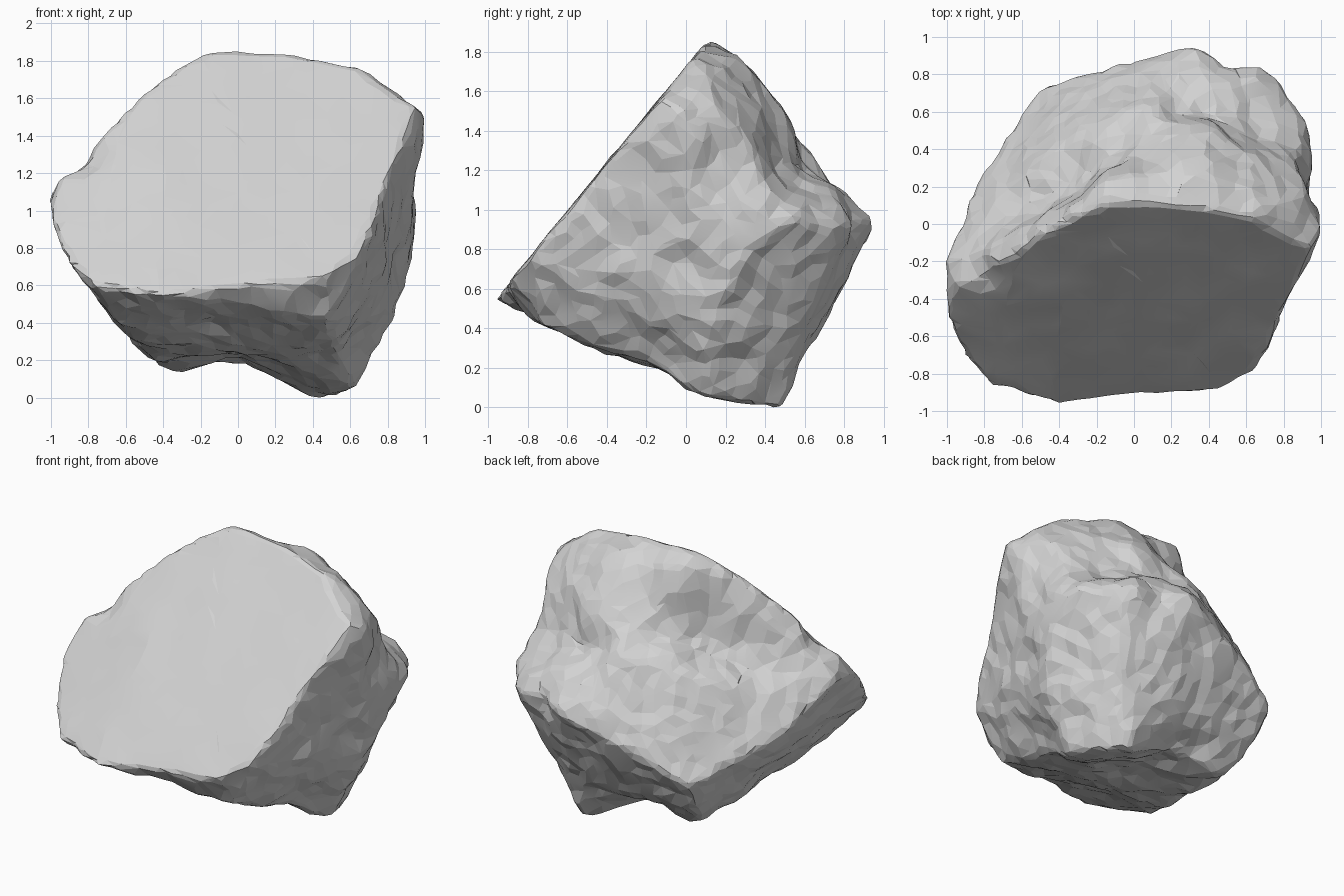
import bpy
import bmesh
from mathutils import Vector, noise

old = bpy.data.objects.get("Cube")
if old:
    bpy.data.objects.remove(old, do_unlink=True)


def make_material(name, colour):
    mat = bpy.data.materials.new(name)
    mat.use_nodes = True
    mat.diffuse_color = colour
    shader = mat.node_tree.nodes["Principled BSDF"]
    shader.inputs["Base Color"].default_value = colour
    shader.inputs["Roughness"].default_value = 0.9
    return mat


def apply_modifier(obj, kind, **settings):
    mod = obj.modifiers.new(kind.title(), kind)
    for key, value in settings.items():
        setattr(mod, key, value)
    bpy.ops.object.modifier_apply(modifier=mod.name)


def cleaved_point(x, z):
    """Point on the flat face, which leans back as it rises and curls back at its left end."""
    return x, -.95 + (z - .56) * .82 + max(0, -x - .55) * .3, z


# Outline (x, z) of the big flat cleaved face
cleaved_outline = [
    (-.15, 1.85), (.3, 1.83), (.6, 1.77), (.95, 1.56), (.64, .76), (.46, .65),
    (-.4, .55), (-.75, .6), (-.9, .72), (-1, 1), (-.95, 1.17), (-.65, 1.48), (-.4, 1.72),
]
corners = [cleaved_point(x, z) for x, z in cleaved_outline]

# Underside corners
corners += [(-.63, -.6, .4), (.47, -.73, .43), (-.42, .42, .17), (-.4, .1, .2),
            (.48, .46, 0), (.62, .13, .06)]
# Right flank
corners += [(.75, .1, .3), (.9, .2, .6), (.95, .38, .88), (1, -.03, 1.5)]
# Crest
corners += [(.1, .14, 1.85), (.4, .3, 1.74), (.3, .46, 1.5),
            (.78, .12, 1.69), (.92, .16, 1.52), (-.15, .22, 1.79)]
# Rear shelf and left flank
corners += [(.75, .78, .92), (.68, .83, .93), (.9, .55, .95), (.33, .95, .93), (0, .88, .8),
            (-.3, .78, .7), (-.52, .71, .54), (-.87, .15, .8), (-1, -.2, 1.08)]

# Hollows: centre, radius, depth
hollows = [
    # alcove under the crest at the back
    ((-.6, .05, 1.25), .2, .1), ((-.35, .25, 1.42), .24, .15), ((-.05, .4, 1.5), .2, .1),
    # fold between crest and rear shelf
    ((.65, .55, 1.25), .24, .12), ((.3, .66, 1.25), .18, .08), ((.97, .2, 1.2), .18, .06),
    # groove along the right flank
    ((.84, 0, .7), .13, .04), ((.6, -.2, .25), .2, .05),
    # arches in the underside
    ((.02, .42, .08), .24, .1), ((0, .1, .16), .3, .07), ((-.1, -.7, .4), .25, .04),
    # notch in the left rim
    ((-.84, -.3, 1.33), .12, .05),
    # dip beside the rear spur
    ((.52, .92, .9), .1, .05),
]

# Rough block
bm = bmesh.new()
for co in corners:
    bm.verts.new(co)
hull = bmesh.ops.convex_hull(bm, input=bm.verts)
loose = {g for g in hull["geom_interior"] + hull["geom_unused"] if isinstance(g, bmesh.types.BMVert)}
bmesh.ops.delete(bm, geom=list(loose), context="VERTS")
bmesh.ops.recalc_face_normals(bm, faces=bm.faces)
mesh = bpy.data.meshes.new("boulder")
bm.to_mesh(mesh)
bm.free()
boulder = bpy.data.objects.new("boulder", mesh)
bpy.context.collection.objects.link(boulder)
bpy.context.view_layer.objects.active = boulder
boulder.select_set(True)

# Even skin with slightly worn edges
apply_modifier(boulder, "REMESH", mode="VOXEL", voxel_size=.025)
apply_modifier(boulder, "SMOOTH", factor=.5, iterations=4)

# Press in the hollows, then roughen, least on the cleaved face
heart = Vector((0, 0, .85))
cleaved_normal = Vector((0, -.77, .63))
moved = []
for vert in mesh.vertices:
    co, normal = vert.co.copy(), vert.normal.copy()
    inward = (heart - co).normalized()
    push = Vector()
    for centre, radius, depth in hollows:
        gap = (co - Vector(centre)).length / radius
        push += inward * depth * 2.718 ** (-abs(gap) ** 3)
    rough = .025 * (1 - .75 * max(0, normal.dot(cleaved_normal)) ** 2)
    bump = noise.noise(co * 4) + .6 * noise.noise(co * 10)
    moved.append(co + push + normal * (bump * rough + .006))
for vert, co in zip(mesh.vertices, moved):
    vert.co = co

# Broad chipped facets
apply_modifier(boulder, "DECIMATE", ratio=.07)

# Stand on the ground
ground = min(v.co.z for v in mesh.vertices)
for vert in mesh.vertices:
    vert.co.z -= ground

mesh.materials.clear()
mesh.materials.append(make_material("stone grey", (.65, .65, .65, 1)))
bpy.ops.object.shade_smooth_by_angle(angle=.12)
